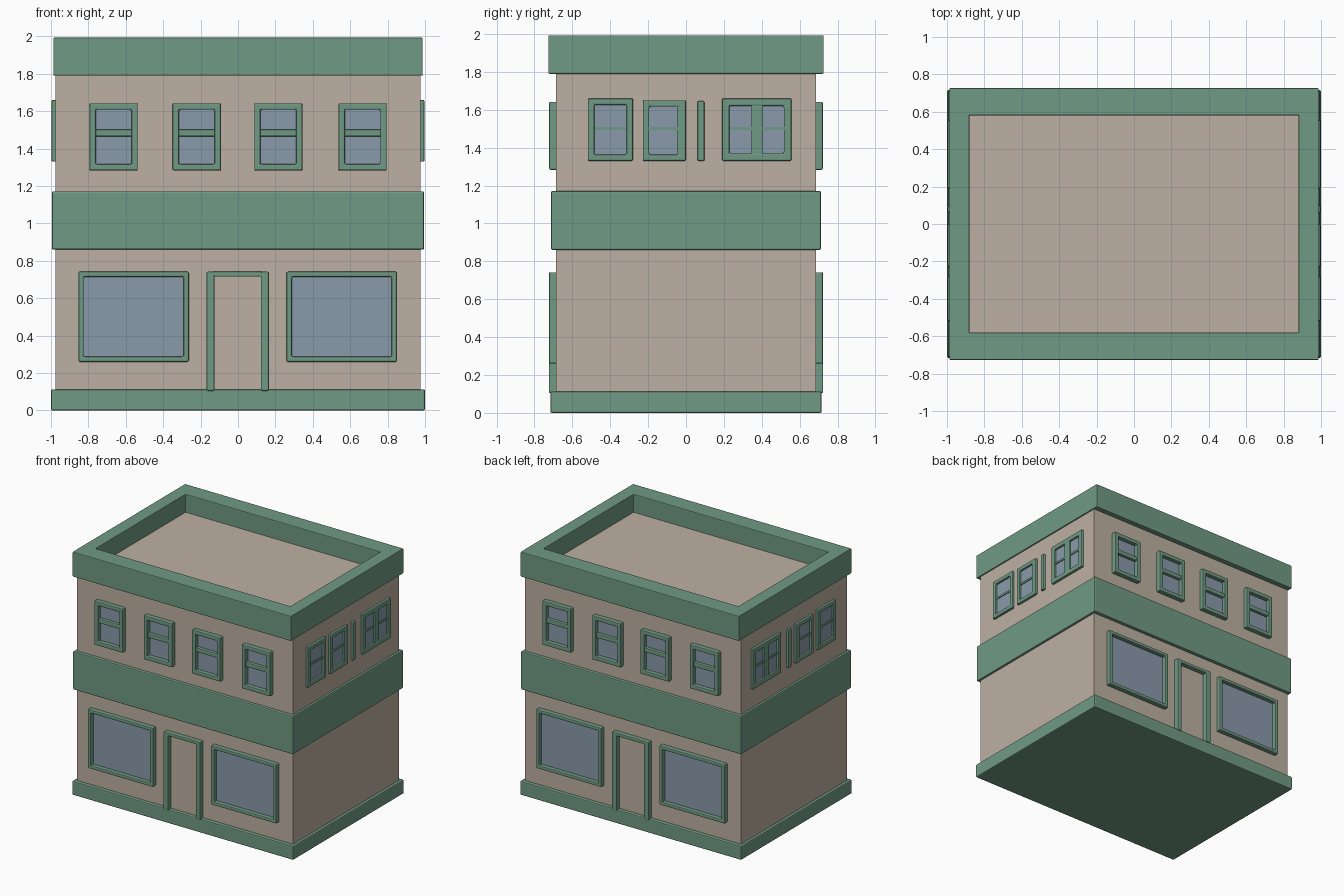
import bpy, bmesh

if "Cube" in bpy.data.objects:
    bpy.data.objects.remove(bpy.data.objects["Cube"])


def material(name, rgb):
    m = bpy.data.materials.new(name)
    lin = [((c / 255 + 0.055) / 1.055) ** 2.4 for c in rgb]
    m.diffuse_color = (*lin, 1)
    m.use_nodes = True
    m.node_tree.nodes["Principled BSDF"].inputs["Base Color"].default_value = m.diffuse_color
    return m


GREEN = material("green trim", (112, 154, 131))
BEIGE = material("beige wall", (189, 176, 162))
GLASS = material("blue grey glass", (138, 155, 172))

# Map wall coordinates (u across, v up, w outwards) to world space
WALLS = {
    "front": lambda u, v, w: (u, -w, v),
    "back": lambda u, v, w: (u, w, v),
    "right": lambda u, v, w: (w, u, v),
    "left": lambda u, v, w: (-w, u, v),
    "flat": lambda u, v, w: (u, v, w),
}


def finish(name, bm, mat, bevel):
    bmesh.ops.recalc_face_normals(bm, faces=bm.faces)
    me = bpy.data.meshes.new(name)
    bm.to_mesh(me)
    bm.free()
    me.materials.append(mat)
    ob = bpy.data.objects.new(name, me)
    bpy.context.collection.objects.link(ob)
    if bevel:
        mod = ob.modifiers.new("soft edges", "BEVEL")
        mod.width = bevel
        mod.segments = 2
    return ob


def slab(name, wall, u, v, w, mat, bevel=0.0):
    """Box between the given ranges on a wall."""
    bm = bmesh.new()
    to = WALLS[wall]
    rings = [[bm.verts.new(to(a, b, d)) for a, b in
              ((u[0], v[0]), (u[1], v[0]), (u[1], v[1]), (u[0], v[1]))] for d in w]
    bm.faces.new(rings[0])
    bm.faces.new(rings[1])
    for i in range(4):
        j = (i + 1) % 4
        bm.faces.new((rings[0][i], rings[0][j], rings[1][j], rings[1][i]))
    return finish(name, bm, mat, bevel)


def frame(name, wall, u, v, w, iu, iv, mat, bevel=0.0):
    """Rectangular frame with an opening iu by iv."""
    bm = bmesh.new()
    to = WALLS[wall]

    def loop(a, b, d):
        return [bm.verts.new(to(x, y, d)) for x, y in
                ((a[0], b[0]), (a[1], b[0]), (a[1], b[1]), (a[0], b[1]))]
    loops = [loop(u, v, w[0]), loop(u, v, w[1]), loop(iu, iv, w[1]), loop(iu, iv, w[0])]
    for k in range(4):
        p, q = loops[k], loops[(k + 1) % 4]
        for i in range(4):
            j = (i + 1) % 4
            bm.faces.new((p[i], p[j], q[j], q[i]))
    return finish(name, bm, mat, bevel)


def window(name, wall, u, v, w, t):
    """Frame of thickness t with a thin glass plate on the wall face."""
    iu, iv = (u[0] + t, u[1] - t), (v[0] + t, v[1] - t)
    frame(name + "_frame", wall, u, v, w, iu, iv, GREEN, 0.007)
    face = w[0] + 0.02
    slab(name + "_glass", wall, (iu[0] - 0.01, iu[1] + 0.01),
         (iv[0] - 0.01, iv[1] + 0.01), (face - 0.002, face + 0.004), GLASS)


# Main walls with the flat roof
slab("walls", "flat", (-0.977, 0.977), (-0.685, 0.685), (0.02, 1.845), BEIGE)

# Green bands and parapet
slab("base_band", "flat", (-1, 1), (-0.716, 0.716), (0, 0.113), GREEN, 0.008)
slab("middle_band", "flat", (-0.995, 0.995), (-0.712, 0.712), (0.86, 1.172), GREEN, 0.008)
frame("parapet", "flat", (-0.987, 0.987), (-0.727, 0.727), (1.79, 1.993),
      (-0.88, 0.88), (-0.58, 0.58), GREEN, 0.005)

# Front and back facades
for wall in ("front", "back"):
    depth = (0.665, 0.722)
    for i, c in enumerate((-0.665, -0.22, 0.216, 0.666)):
        n = f"{wall}_upper_window_{i + 1}"
        window(n, wall, (c - 0.129, c + 0.129), (1.283, 1.642), depth, 0.034)
        slab(n + "_rail", wall, (c - 0.1, c + 0.1), (1.465, 1.502),
             (0.67, 0.714), GREEN, 0.007)
    for side, c in (("left", -0.558), ("right", 0.555)):
        window(f"{wall}_shop_window_{side}", wall, (c - 0.295, c + 0.295),
               (0.26, 0.742), depth, 0.028)
    # Door surround
    for side, u in (("left", (-0.168, -0.125)), ("right", (0.122, 0.165))):
        slab(f"{wall}_door_jamb_{side}", wall, u, (0.105, 0.742),
             (0.665, 0.724), GREEN, 0.007)
    slab(f"{wall}_door_lintel", wall, (-0.15, 0.15), (0.715, 0.742),
         (0.665, 0.722), GREEN, 0.007)

# Upper windows on both sides
for wall in ("right", "left"):
    depth = (0.957, 0.997)
    window(f"{wall}_window_1", wall, (-0.518, -0.28), (1.33, 1.66), depth, 0.034)
    window(f"{wall}_window_2", wall, (-0.228, 0.0), (1.33, 1.65), depth, 0.034)
    window(f"{wall}_double_window", wall, (0.19, 0.556), (1.33, 1.66), depth, 0.04)
    slab(f"{wall}_double_window_mullion", wall, (0.345, 0.405), (1.35, 1.64),
         (0.96, 0.995), GREEN, 0.006)
    slab(f"{wall}_window_2_thick_jamb", wall, (-0.048, -0.01), (1.34, 1.64),
         (0.96, 0.995), GREEN, 0.006)
    slab(f"{wall}_thin_post", wall, (0.06, 0.098), (1.33, 1.645), depth, GREEN, 0.007)
    for i, u in enumerate(((-0.5, -0.3), (-0.21, -0.03), (0.21, 0.53))):
        slab(f"{wall}_window_rail_{i + 1}", wall, u, (1.494, 1.51),
             (0.965, 0.988), GREEN)
